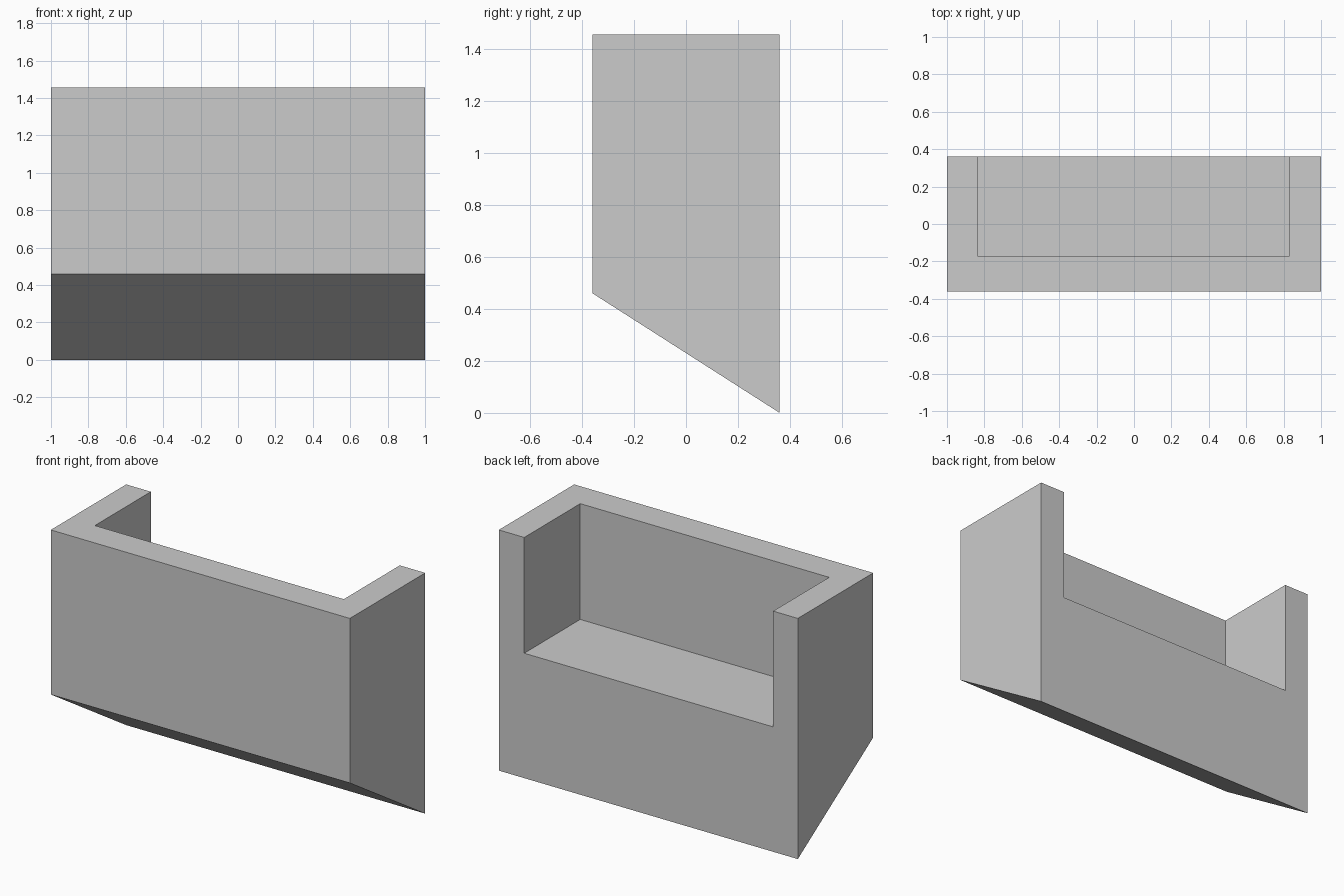
import bpy
import bmesh

if "Cube" in bpy.data.objects:
    bpy.data.objects.remove(bpy.data.objects["Cube"])

HALF_DEPTH = 0.36
HEIGHT = 1.455
FRONT_BOTTOM = 0.46
FLOOR = 0.755


def prism(name, profile, x0, x1):
    """Extrude a side profile of (y, z) points along x."""
    bm = bmesh.new()
    face = bm.faces.new([bm.verts.new((x0, y, z)) for y, z in profile])
    grown = bmesh.ops.extrude_face_region(bm, geom=[face])["geom"]
    moved = [v for v in grown if isinstance(v, bmesh.types.BMVert)]
    bmesh.ops.translate(bm, verts=moved, vec=(x1 - x0, 0, 0))
    bmesh.ops.recalc_face_normals(bm, faces=bm.faces)
    mesh = bpy.data.meshes.new(name)
    bm.to_mesh(mesh)
    bm.free()
    obj = bpy.data.objects.new(name, mesh)
    bpy.context.collection.objects.link(obj)
    return obj


# Plain grey material
grey = bpy.data.materials.new("light grey")
grey.use_nodes = True
colour = (0.6, 0.6, 0.6, 1)
grey.diffuse_color = colour
grey.node_tree.nodes["Principled BSDF"].inputs["Base Color"].default_value = colour

# Solid body with a sloping underside
body = prism("balcony_body", [(-HALF_DEPTH, FRONT_BOTTOM), (HALF_DEPTH, 0),
                              (HALF_DEPTH, HEIGHT), (-HALF_DEPTH, HEIGHT)], -1, 1)
body.data.materials.append(grey)

# Recess open at the top and back, leaving a front wall and two side walls
cutter = prism("recess_cutter", [(-0.175, FLOOR), (HALF_DEPTH + 0.2, FLOOR),
                                 (HALF_DEPTH + 0.2, HEIGHT + 0.2),
                                 (-0.175, HEIGHT + 0.2)], -0.835, 0.83)
cutter.data.materials.append(grey)
cutter.hide_render = True

cut = body.modifiers.new("recess", "BOOLEAN")
cut.operation = "DIFFERENCE"
cut.solver = "EXACT"
cut.object = cutter

# Bake the cut and drop the helper
graph = bpy.context.evaluated_depsgraph_get()
carved = bpy.data.meshes.new_from_object(body.evaluated_get(graph))
body.modifiers.clear()
body.data = carved
bpy.data.objects.remove(cutter)
